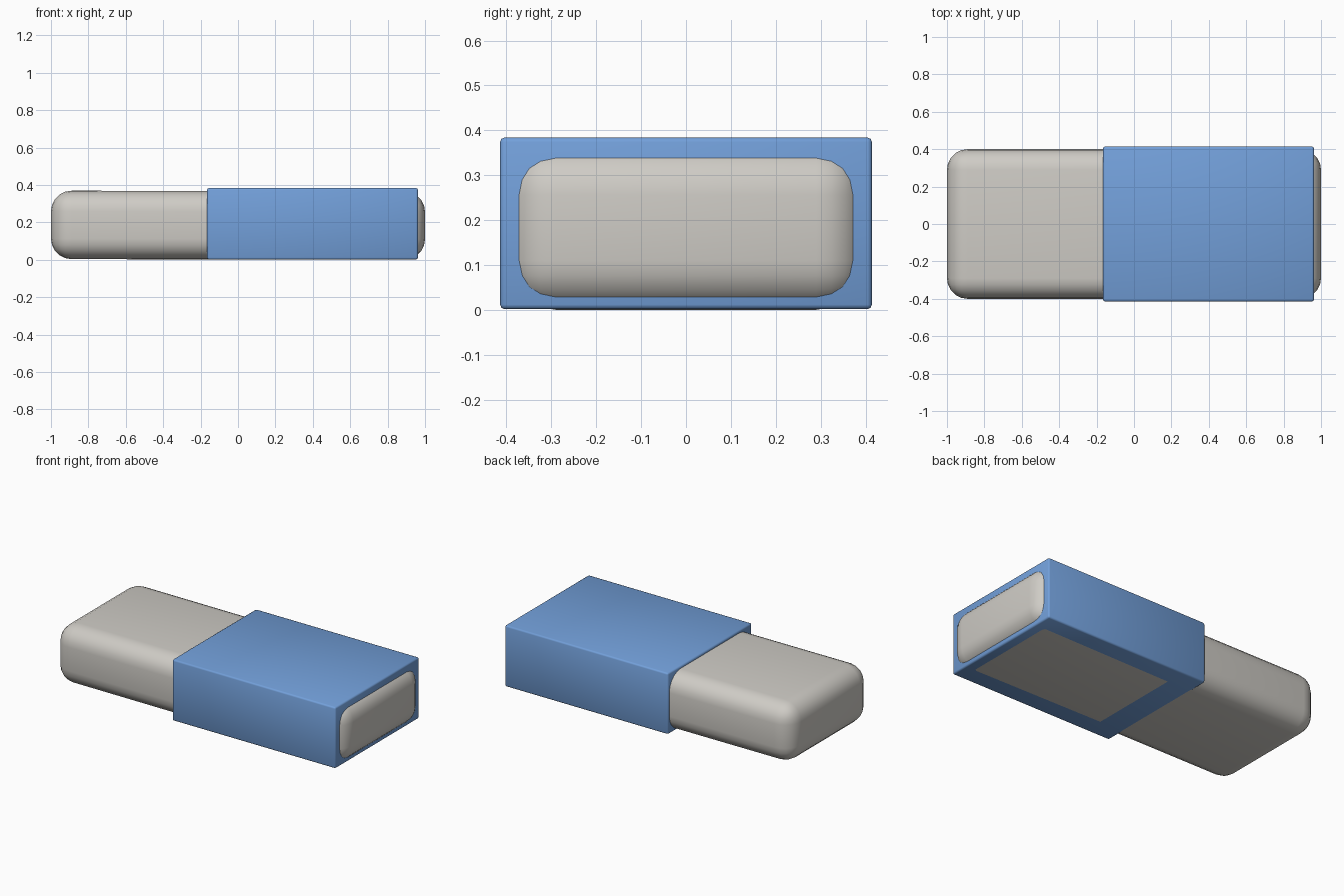
import bpy
import math

if "Cube" in bpy.data.objects:
    bpy.data.objects.remove(bpy.data.objects["Cube"])


def material(name, color):
    m = bpy.data.materials.new(name)
    m.diffuse_color = (*color, 1.0)
    m.use_nodes = True
    m.node_tree.nodes["Principled BSDF"].inputs["Base Color"].default_value = m.diffuse_color
    return m


def rounded_block(name, low, high, radius, segments, mat):
    """Box between two corners with rounded edges."""
    bpy.ops.mesh.primitive_cube_add(
        size=1, location=[(a + b) / 2 for a, b in zip(low, high)])
    ob = bpy.context.object
    ob.name = name
    ob.scale = [b - a for a, b in zip(low, high)]
    bpy.ops.object.transform_apply(location=False, rotation=False, scale=True)
    bevel = ob.modifiers.new("rounding", 'BEVEL')
    bevel.width = radius
    bevel.segments = segments
    bevel.limit_method = 'NONE'
    bpy.ops.object.modifier_apply(modifier=bevel.name)
    bpy.ops.object.shade_smooth()
    ob.data.materials.append(mat)
    return ob


rubber = material("warm grey rubber", (0.62, 0.60, 0.56))
card = material("blue card", (0.17, 0.35, 0.70))

# Soft rubber bar, tipped a hair so its far end rests lowest
bar = rounded_block("rubber_bar", (-1, -0.4, 0.002), (1, 0.4, 0.368), 0.11, 5, rubber)
bar.rotation_euler.y = math.radians(0.1)

# Card sleeve wrapped around the bar
rounded_block("sleeve", (-0.165, -0.414, 0.002), (0.962, 0.414, 0.384), 0.01, 2, card)
